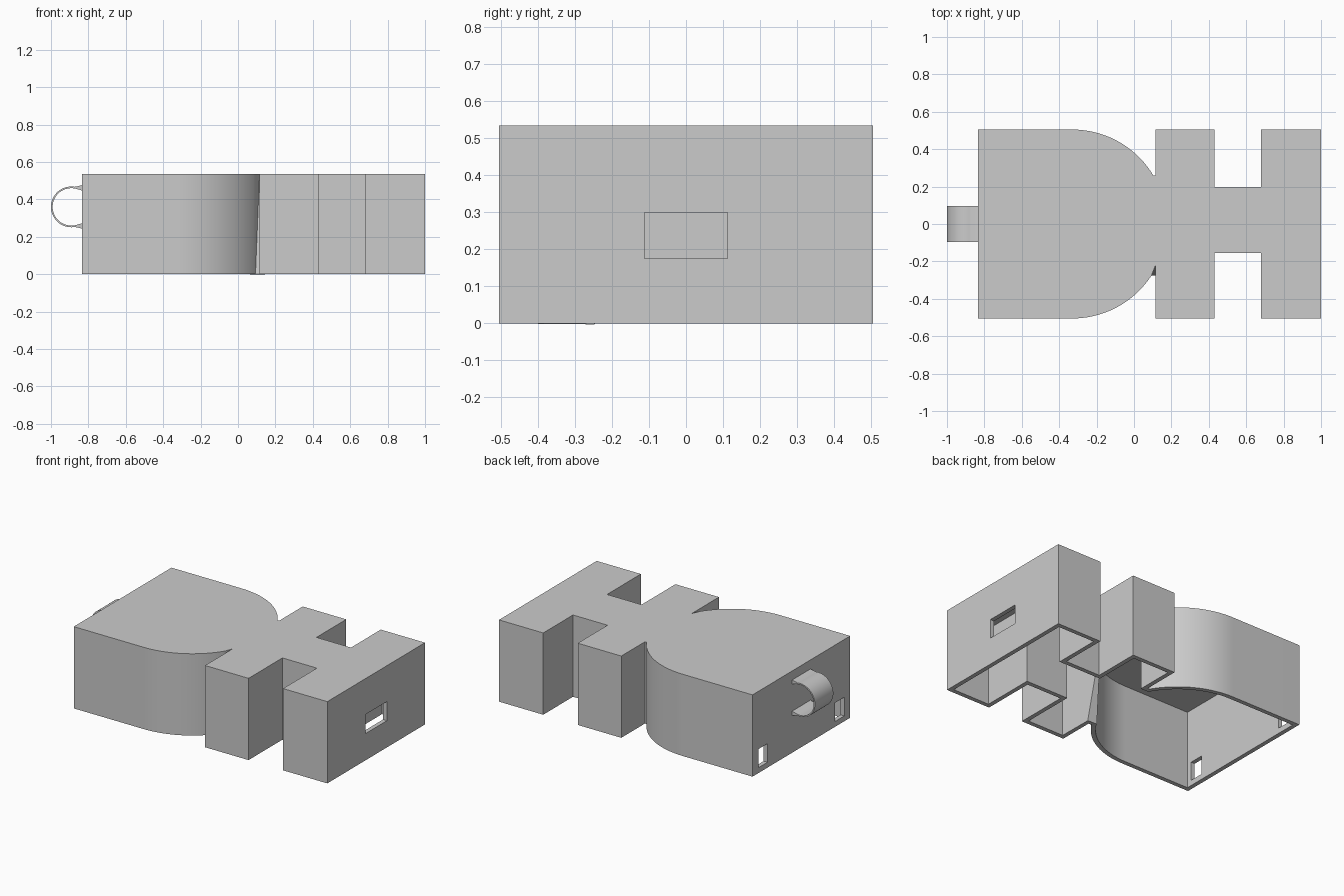
import bpy, bmesh, math

cube = bpy.data.objects.get("Cube")
if cube:
    bpy.data.objects.remove(cube, do_unlink=True)

HEIGHT, HALF, WALL, X0 = 0.535, 0.505, 0.028, -0.835

grey = bpy.data.materials.new("plain grey")
grey.use_nodes = True
grey.diffuse_color = (0.6, 0.6, 0.6, 1)
grey.node_tree.nodes["Principled BSDF"].inputs["Base Color"].default_value = (0.6, 0.6, 0.6, 1)


def finish(name, bm):
    bmesh.ops.recalc_face_normals(bm, faces=bm.faces)
    mesh = bpy.data.meshes.new(name)
    bm.to_mesh(mesh)
    bm.free()
    mesh.materials.append(grey)
    ob = bpy.data.objects.new(name, mesh)
    bpy.context.collection.objects.link(ob)
    return ob


def activate(ob):
    bpy.ops.object.select_all(action='DESELECT')
    ob.select_set(True)
    bpy.context.view_layer.objects.active = ob


def block(name, lo, hi):
    bm = bmesh.new()
    bmesh.ops.create_cube(bm, size=1)
    for v in bm.verts:
        v.co = [(a + b) / 2 + c * (b - a) for a, b, c in zip(lo, hi, v.co)]
    return finish(name, bm)


def arc(cx, cy, r, a0, a1, n):
    angles = [math.radians(a0 + (a1 - a0) * i / n) for i in range(n + 1)]
    return [(cx + r * math.cos(a), cy + r * math.sin(a)) for a in angles]


# Outline of the lid: rounded body, neck, two stems joined by a bar
front_curve = arc(-0.33, 0, HALF, -90, -33, 36)
back_curve = arc(-0.33, 0, HALF, 31, 90, 36)
neck = (0.115, -0.222)
stems = [(0.115, -HALF), (0.43, -HALF), (0.43, -0.155), (0.68, -0.155),
         (0.68, -HALF), (1.0, -HALF), (1.0, HALF), (0.68, HALF),
         (0.68, 0.197), (0.43, 0.197), (0.43, HALF), (0.115, HALF),
         (0.115, back_curve[0][1])]
outline = [(X0, -HALF)] + front_curve + [neck] + stems + back_curve + [(X0, HALF)]

# Skin: roof and side walls, open underneath
bm = bmesh.new()
top = [bm.verts.new((x, y, HEIGHT)) for x, y in outline]
low = [bm.verts.new((x, y, 0)) for x, y in outline]
k = outline.index(neck)
low[k].co.y = front_curve[-1][1]          # neck corner leans outward at the foot
bm.faces.new(top)
for i in range(len(top)):
    j = (i + 1) % len(top)
    if j == k:
        bm.faces.new((low[i], low[j], top[j]))
        bm.faces.new((low[i], top[j], top[i]))
    else:
        bm.faces.new((low[i], low[j], top[j], top[i]))
shell = finish("hollow_shell", bm)

solid = shell.modifiers.new("wall", 'SOLIDIFY')
solid.thickness = WALL
solid.offset = -1
solid.use_even_offset = True
activate(shell)
bpy.ops.object.modifier_apply(modifier=solid.name)

# Window in the stem end and two slots low in the body end
cutters = [block("window_cutter", (0.9, -0.112, 0.175), (1.1, 0.112, 0.3))]
for s in (-1, 1):
    y0, y1 = sorted((s * 0.35, s * 0.444))
    cutters.append(block("slot_cutter", (X0 - 0.1, y0, 0.035), (X0 + 0.1, y1, 0.157)))
for c in cutters:
    c.hide_render = True
    cut = shell.modifiers.new("cut", 'BOOLEAN')
    cut.operation = 'DIFFERENCE'
    cut.solver = 'EXACT'
    cut.object = c
    activate(shell)
    bpy.ops.object.modifier_apply(modifier=cut.name)
    bpy.data.objects.remove(c, do_unlink=True)

# Thin looped handle with flared feet
cx, cz = -0.891, 0.36
outer = [(X0, cz + 0.116)] + arc(cx, cz, 0.109, 80, 280, 40) + [(X0, cz - 0.116)]
inner = [(X0, cz - 0.088)] + arc(cx, cz, 0.1, 285, 75, 40) + [(X0, cz + 0.088)]
n = len(outer)
loop = outer + inner
bm = bmesh.new()
sides = [[bm.verts.new((x, y, z)) for x, z in loop] for y in (-0.095, 0.095)]
m = len(loop)
for i in range(m):
    j = (i + 1) % m
    bm.faces.new((sides[0][i], sides[0][j], sides[1][j], sides[1][i]))
for s in sides:
    for i in range(n - 1):
        bm.faces.new((s[i], s[i + 1], s[m - 2 - i], s[m - 1 - i]))
handle = finish("loop_handle", bm)

for ob in (shell, handle):
    activate(ob)
    bpy.ops.object.shade_smooth_by_angle(angle=math.radians(25))
